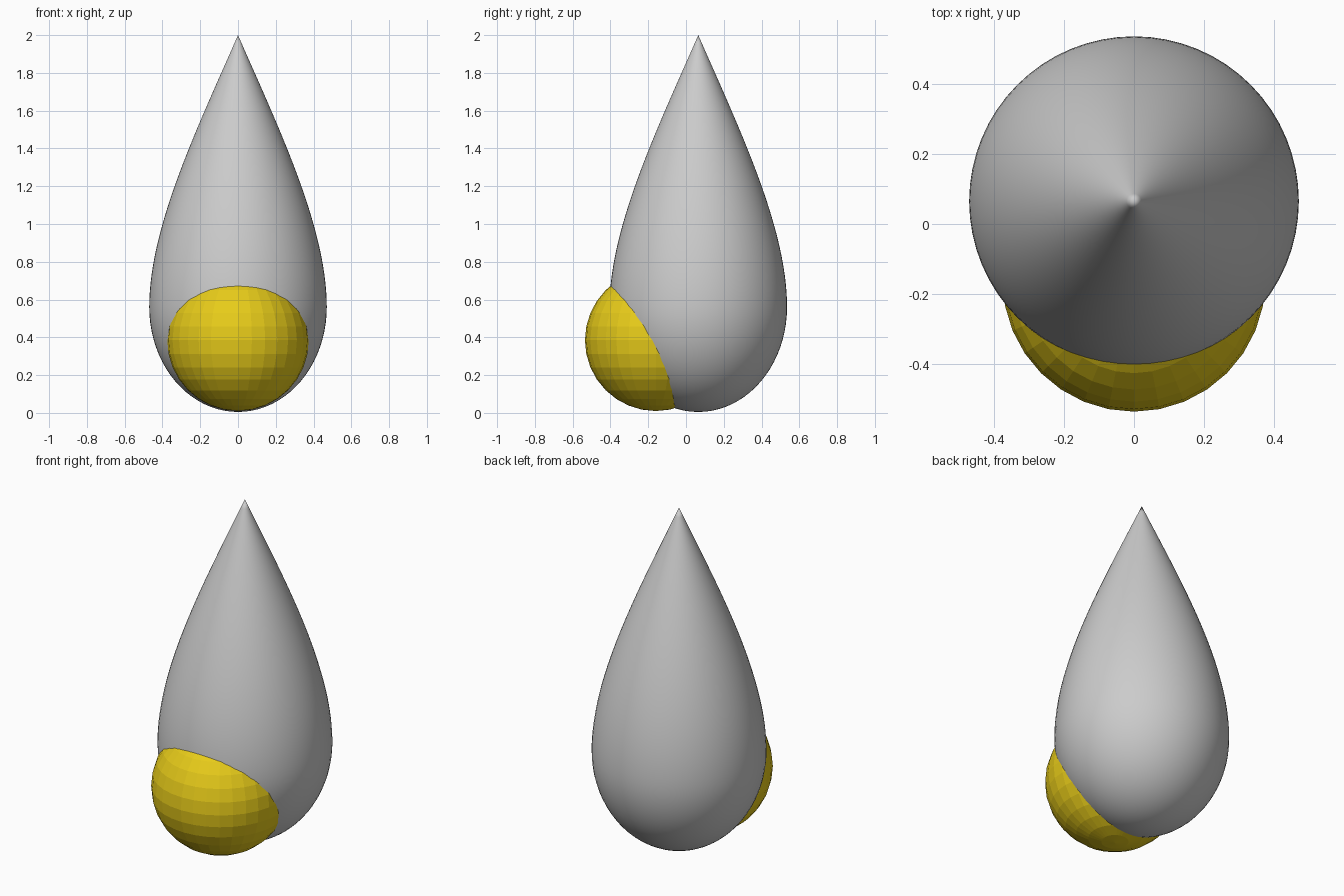
import bpy, bmesh, math
from mathutils import Vector
from mathutils.geometry import interpolate_bezier

if "Cube" in bpy.data.objects:
    bpy.data.objects.remove(bpy.data.objects["Cube"])

RADIUS, WIDEST, BOTTOM = 0.47, 0.56, 0.005

# Drop profile: elliptical bottom, then a curve up to the pointed tip
profile = []
for i in range(20):
    a = math.pi / 2 * i / 20
    profile.append(Vector((RADIUS * math.sin(a), 0, WIDEST - (WIDEST - BOTTOM) * math.cos(a))))
profile += interpolate_bezier(Vector((RADIUS, 0, WIDEST)), Vector((RADIUS, 0, 0.98)),
                              Vector((0.22, 0, 1.5)), Vector((0, 0, 2)), 32)

# Drop-shaped body, spun around its own axis
bm = bmesh.new()
verts = [bm.verts.new(p) for p in profile]
edges = [bm.edges.new(pair) for pair in zip(verts, verts[1:])]
bmesh.ops.spin(bm, geom=verts + edges, cent=(0, 0, 0), axis=(0, 0, 1),
               angle=2 * math.pi, steps=64)
bmesh.ops.remove_doubles(bm, verts=bm.verts, dist=0.0005)
bmesh.ops.recalc_face_normals(bm, faces=bm.faces)
for f in bm.faces:
    f.smooth = True
mesh = bpy.data.meshes.new("drop_body")
bm.to_mesh(mesh)
bm.free()
body = bpy.data.objects.new("drop_body", mesh)
body.location = (0, 0.065, 0)
bpy.context.collection.objects.link(body)

# Faceted yellow ball set into the lower front
bpy.ops.mesh.primitive_uv_sphere_add(segments=32, ring_count=16, radius=0.375,
                                     location=(0, -0.16, 0.385))
ball = bpy.context.object
ball.name = "front_ball"
yellow = bpy.data.materials.new("yellow")
yellow.diffuse_color = (0.8, 0.6, 0.01, 1)
yellow.use_nodes = True
yellow.node_tree.nodes["Principled BSDF"].inputs["Base Color"].default_value = yellow.diffuse_color
ball.data.materials.append(yellow)
